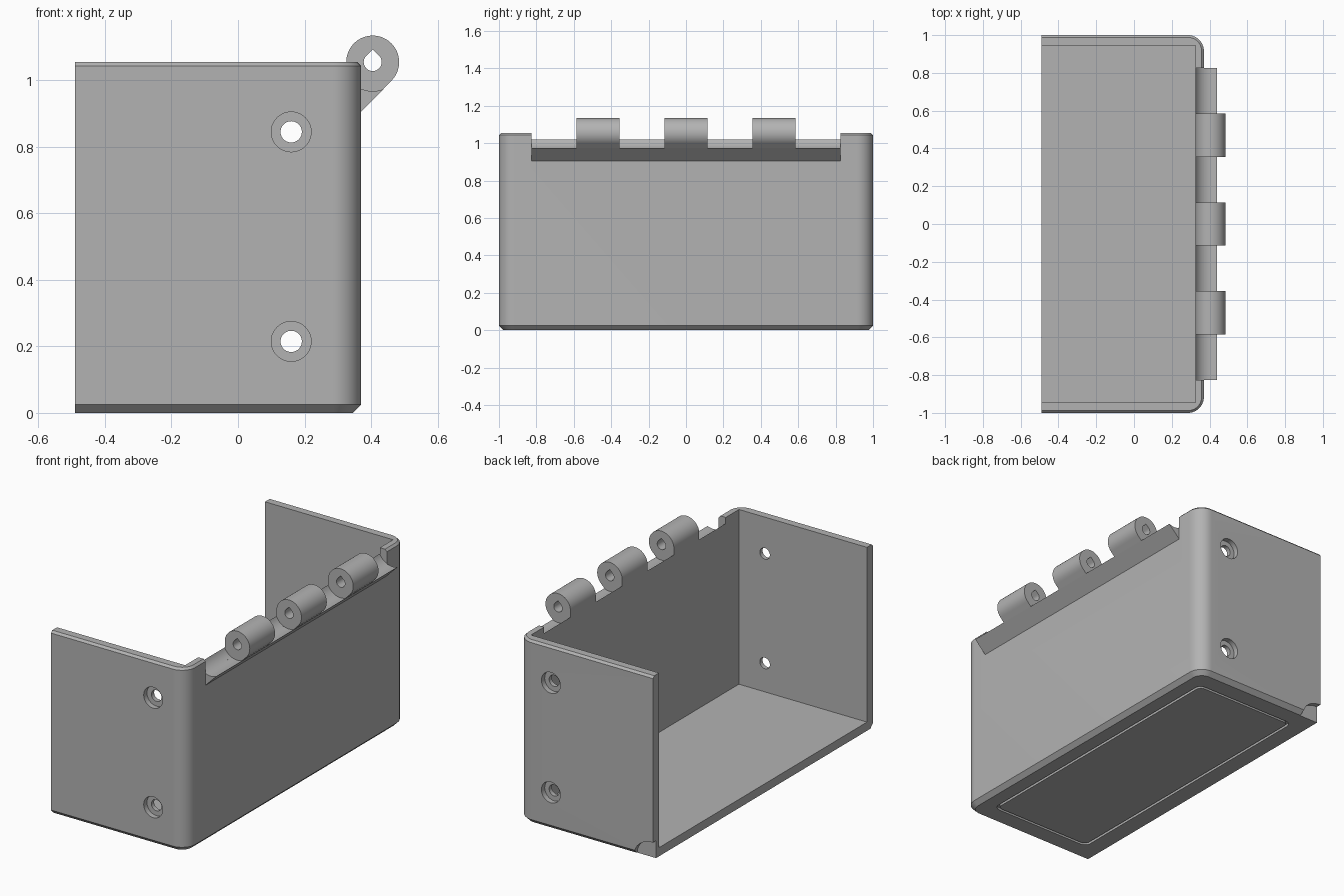
import bpy, bmesh
from math import sin, cos, pi, radians

cube = bpy.data.objects.get("Cube")
if cube:
    bpy.data.objects.remove(cube, do_unlink=True)

grey = bpy.data.materials.new("plain grey")
grey.use_nodes = True
COLOUR = (0.45, 0.45, 0.45, 1)
grey.diffuse_color = COLOUR
grey.node_tree.nodes["Principled BSDF"].inputs["Base Color"].default_value = COLOUR

XL, XR, HALF, TOP, WALL = -0.49, 0.37, 1.0, 1.055, 0.05
PIN = (0.405, 1.055)


def loft(name, loops):
    """Closed solid through equal-length loops of points."""
    bm = bmesh.new()
    rings = [[bm.verts.new(p) for p in loop] for loop in loops]
    n = len(rings[0])
    for a, b in zip(rings, rings[1:]):
        for i in range(n):
            j = (i + 1) % n
            bm.faces.new((a[i], a[j], b[j], b[i]))
    bm.faces.new(rings[0][::-1])
    bm.faces.new(rings[-1])
    bmesh.ops.recalc_face_normals(bm, faces=bm.faces)
    mesh = bpy.data.meshes.new(name)
    bm.to_mesh(mesh)
    bm.free()
    ob = bpy.data.objects.new(name, mesh)
    bpy.context.collection.objects.link(ob)
    mesh.materials.append(grey)
    return ob


def prism(name, profile, y0, y1):
    """Extrude an x-z profile along y."""
    return loft(name, [[(x, y, z) for x, z in profile] for y in (y0, y1)])


def arc(centre, r, a0, a1, n):
    return [(centre[0] + r * cos(radians(a0 + (a1 - a0) * i / n)),
             centre[1] + r * sin(radians(a0 + (a1 - a0) * i / n))) for i in range(n + 1)]


def circle(centre, r, n=40):
    return arc(centre, r, 0, 360, n)[:-1]


def plan(inset, z, r=0.085):
    """Floor plan of the shell: square at the open end, rounded at the hinge end."""
    cx, cy = XR - r, HALF - r
    pts = [(XL, -HALF + inset)] + arc((cx, -cy), r - inset, -90, 0, 12)
    pts += arc((cx, cy), r - inset, 0, 90, 12) + [(XL, HALF - inset)]
    return [(x, y, z) for x, y in pts]


def rounded_rect(x0, x1, y, r, z):
    pts = []
    for cx, cy, a in ((x1 - r, y - r, 0), (x0 + r, y - r, 90), (x0 + r, r - y, 180), (x1 - r, r - y, 270)):
        pts += arc((cx, cy), r, a, a + 90, 6)
    return [(px, py, z) for px, py in pts]


def cut(ob, cutter):
    mod = ob.modifiers.new("cut", "BOOLEAN")
    mod.operation, mod.solver, mod.object = "DIFFERENCE", "EXACT", cutter
    bpy.context.view_layer.objects.active = ob
    bpy.ops.object.modifier_apply(modifier=mod.name)
    bpy.data.objects.remove(cutter, do_unlink=True)


# Shell with chamfered foot and rim, open at the top and one end
shell = loft("shell", [plan(0.025, 0), plan(0, 0.025), plan(0, TOP - 0.012), plan(0.012, TOP)])
inner = XR - 0.045
cut(shell, prism("cavity", [(-1, WALL), (inner, WALL), (inner, 2), (-1, 2)], -HALF + 0.055, HALF - 0.055))

# Screw holes with counterbores in both side walls
for side in (-1, 1):
    for z in (0.215, 0.845):
        cut(shell, prism("bore", circle((0.16, z), 0.032), side * 0.9, side * 1.1))
        cut(shell, prism("counterbore", circle((0.16, z), 0.06), side * 0.97, side * 1.1))

# Hinge clearance along the wall top
cut(shell, prism("clearance", circle(PIN, 0.0875, 64), -0.825, 0.825))

# Thumb notch at the bottom of the back wall
notch = [(XL + 0.12 * cos(a * pi / 16), 0.1 * sin(a * pi / 16)) for a in range(32)]
cut(shell, prism("notch", notch, 0.972, 1.1))

# Thin groove around the underside
groove = loft("groove", [rounded_rect(-0.39, 0.265, 0.875, 0.04, z) for z in (-0.1, 0.015)])
cut(groove, loft("island", [rounded_rect(-0.375, 0.25, 0.86, 0.03, z) for z in (-0.2, 0.1)]))
cut(shell, groove)

# Sloped ledge that carries the knuckles
ledge = [(XR - 0.02, 0.885), (XR, 0.905), (0.44, 0.975)] + arc(PIN, 0.0875, -67, -114, 10)
parts = [shell, prism("hinge_ledge", ledge, -0.825, 0.825)]

# Three hinge knuckles with teardrop pin holes
body = arc(PIN, 0.0795, -45, 180, 40) + [(PIN[0] - 0.0795, 0.95), (XR, 0.905)]
teardrop = arc(PIN, 0.027, -225, 45, 24) + [(PIN[0], PIN[1] + 0.038)]
for label, y in (("front", -0.47), ("middle", 0), ("back", 0.47)):
    knuckle = prism(label + "_hinge_knuckle", body, y - 0.115, y + 0.115)
    cut(knuckle, prism("pin_hole", teardrop, y - 0.2, y + 0.2))
    parts.append(knuckle)

# Smooth the curved faces, keep edges crisp
bpy.ops.object.select_all(action="DESELECT")
for ob in parts:
    ob.select_set(True)
bpy.context.view_layer.objects.active = shell
bpy.ops.object.shade_smooth_by_angle(angle=radians(30))
